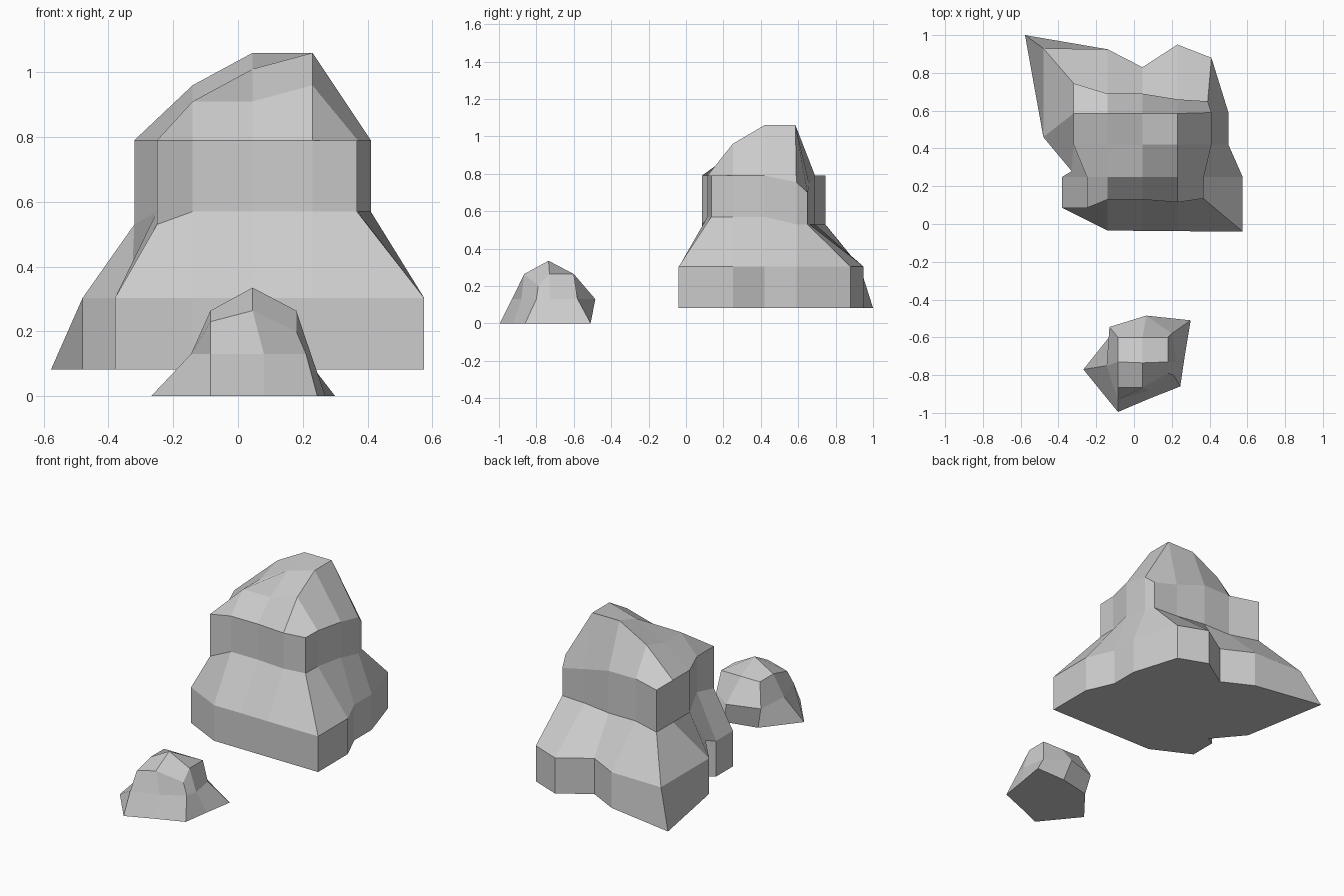
import bpy
import bmesh

if "Cube" in bpy.data.objects:
    bpy.data.objects.remove(bpy.data.objects["Cube"])


def level(outline, z, special=None):
    """Lift a flat outline to height z; special gives other heights by index."""
    special = special or {}
    return [(x, y, special.get(i, z)) for i, (x, y) in enumerate(outline)]


def rock(name, rings, n, inner):
    """Stack rings with 4(n-1) points, then cap with an n x n patch of facets."""
    bm = bmesh.new()
    loops = [[bm.verts.new(p) for p in ring] for ring in rings]
    count = 4 * (n - 1)
    bm.faces.new(loops[0][::-1])
    for lo, hi in zip(loops, loops[1:]):
        for i in range(count):
            j = (i + 1) % count
            bm.faces.new((lo[i], lo[j], hi[j], hi[i]))
    # Cap patch: border comes from the last ring, middle from the inner points
    top, m = loops[-1], n - 1
    grid = {}
    for k in range(m):
        grid[k, 0] = top[k]
        grid[m, k] = top[m + k]
        grid[m - k, m] = top[2 * m + k]
        grid[0, m - k] = top[3 * m + k]
    for k, p in enumerate(inner):
        grid[k % (n - 2) + 1, k // (n - 2) + 1] = bm.verts.new(p)
    for i in range(m):
        for j in range(m):
            bm.faces.new((grid[i, j], grid[i + 1, j],
                          grid[i + 1, j + 1], grid[i, j + 1]))
    bmesh.ops.recalc_face_normals(bm, faces=bm.faces[:])
    mesh = bpy.data.meshes.new(name)
    bm.to_mesh(mesh)
    bm.free()
    obj = bpy.data.objects.new(name, mesh)
    bpy.context.collection.objects.link(obj)
    return obj


# Large rock: wide foot, sloping shoulder, upright waist, faceted crown
foot = [(-.38, .085), (-.14, -.035), (.045, -.036), (.23, -.038), (.575, -.04),
        (.575, .25), (.50, .42), (.50, .59), (.41, .88), (.23, .95),
        (.045, .83), (-.14, .925), (-.48, .93), (-.48, .46), (-.33, .28),
        (-.38, .25)]
base = list(foot)
base[12] = (-.577, 1.0)
waist = [(-.25, .085), (-.14, .13), (.045, .13), (.23, .115), (.367, .135),
         (.37, .25), (.41, .42), (.41, .59), (.39, .65), (.23, .66),
         (.045, .69), (-.14, .69), (-.32, .745), (-.32, .585), (-.32, .42),
         (-.25, .25)]
xs, ys = (-.14, .045, .23), (.25, .42, .585)
heights = ((.91, .91, .96), (.91, 1.01, 1.06), (.96, 1.06, 1.06))
crown = [(x, y, heights[j][i]) for j, y in enumerate(ys) for i, x in enumerate(xs)]
low = {i: .53 for i in (0, 7, 8, 9, 10, 11, 12, 13, 14)}
rock("large_rock",
     [level(base, .083), level(foot, .303), level(waist, .57, low),
      level(waist, .79, {7: .755, 8: .70, 9: .74})],
     5, crown)

# Small rock: same build with fewer facets
small_base = [(-.085, -.995), (.08, -.925), (.245, -.86), (.27, -.69),
              (.30, -.51), (.10, -.515), (-.10, -.56), (-.268, -.77)]
small_mid = [(-.085, -.93), (.08, -.88), (.21, -.80), (.225, -.73),
             (.20, -.58), (.065, -.485), (-.13, -.545), (-.145, -.75)]
small_top = [(-.085, -.865), (.045, -.865), (.18, -.79), (.18, -.73),
             (.18, -.60), (.045, -.60), (-.085, -.60), (-.085, -.73)]
rock("small_rock",
     [level(small_base, 0), level(small_mid, .13),
      level(small_top, .264, {0: .23, 2: .20})],
     3, [(.045, -.735, .335)])
